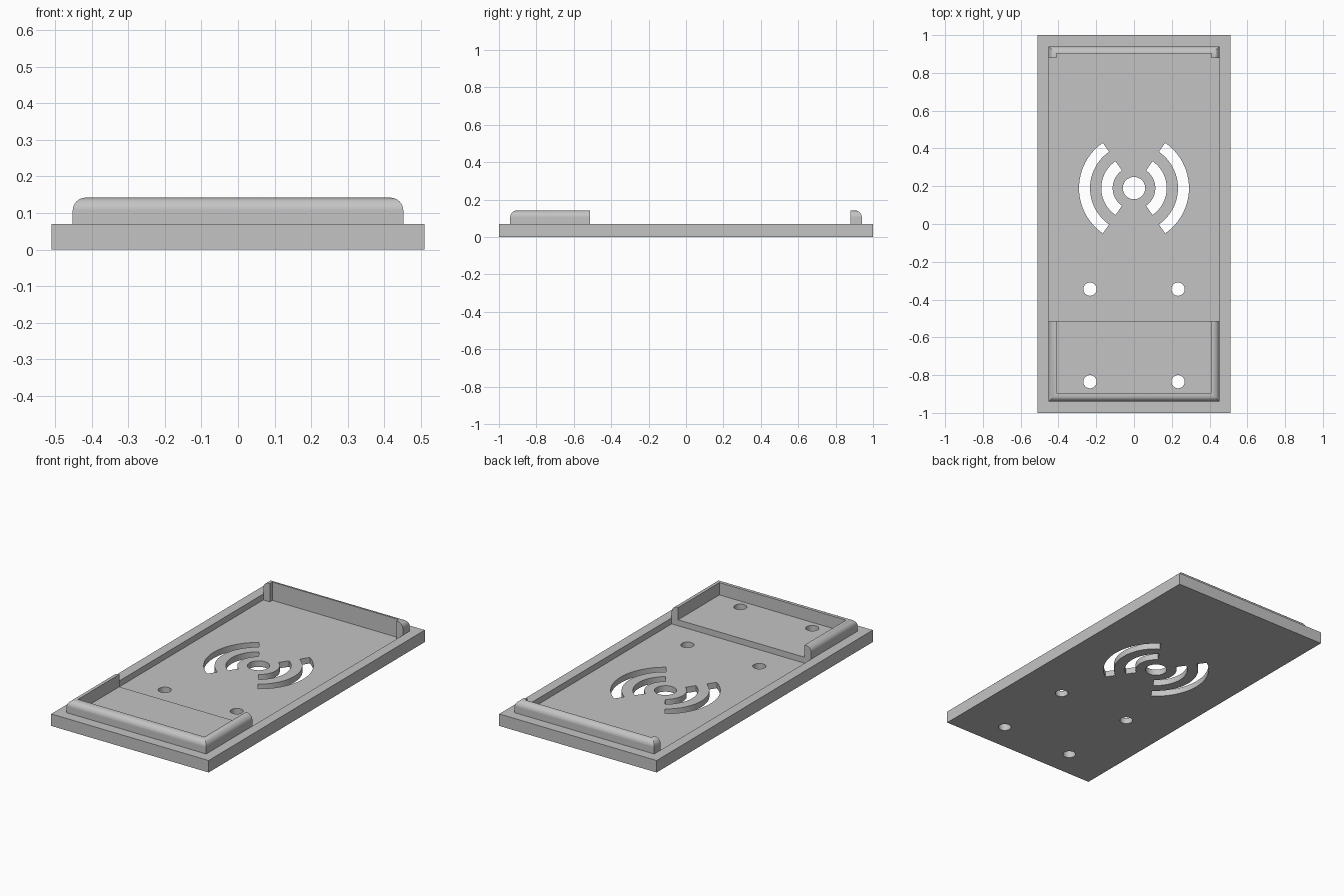
import bpy
import bmesh
from math import cos, sin, radians, pi

if "Cube" in bpy.data.objects:
    bpy.data.objects.remove(bpy.data.objects["Cube"], do_unlink=True)

TOP, FLOOR, RIM = 0.07, 0.035, 0.142
HALF_X, RAIL_X, INNER_X = 0.51, 0.452, 0.41
STEP_Y, RAIL_Y = -0.513, 0.94
FILLET = 0.035

grey = bpy.data.materials.new("light grey plastic")
grey.use_nodes = True
colour = (0.55, 0.55, 0.55, 1)
grey.diffuse_color = colour
grey.node_tree.nodes["Principled BSDF"].inputs["Base Color"].default_value = colour


def add_box(bm, x, y0, y1, z0, z1):
    """Box centred on x = 0 with half width x."""
    add_prism(bm, [(-x, y0), (x, y0), (x, y1), (-x, y1)], z0, z1)


def add_prism(bm, outline, z0, z1):
    low = [bm.verts.new((x, y, z0)) for x, y in outline]
    high = [bm.verts.new((x, y, z1)) for x, y in outline]
    bm.faces.new(low[::-1])
    bm.faces.new(high)
    n = len(outline)
    for i in range(n):
        j = (i + 1) % n
        bm.faces.new((low[i], low[j], high[j], high[i]))


def arc(cx, cy, r, a0, a1, steps):
    return [(cx + r * cos(a0 + (a1 - a0) * i / steps),
             cy + r * sin(a0 + (a1 - a0) * i / steps)) for i in range(steps + 1)]


def to_object(bm, name):
    mesh = bpy.data.meshes.new(name)
    bm.normal_update()
    bm.to_mesh(mesh)
    bm.free()
    mesh.materials.append(grey)
    obj = bpy.data.objects.new(name, mesh)
    bpy.context.collection.objects.link(obj)
    return obj


def activate(obj):
    bpy.ops.object.select_all(action="DESELECT")
    obj.select_set(True)
    bpy.context.view_layer.objects.active = obj


def cut(obj, bm):
    cutter = to_object(bm, "cutter")
    mod = obj.modifiers.new("cut", "BOOLEAN")
    mod.operation = "DIFFERENCE"
    mod.solver = "EXACT"
    mod.object = cutter
    activate(obj)
    bpy.ops.object.modifier_apply(modifier=mod.name)
    bpy.data.objects.remove(cutter, do_unlink=True)


def finish(obj):
    activate(obj)
    bpy.ops.object.shade_smooth_by_angle(angle=radians(30))
    mod = obj.modifiers.new("flat face normals", "WEIGHTED_NORMAL")
    mod.keep_sharp = True


# Base plate with the shallow tray
bm = bmesh.new()
add_box(bm, HALF_X, -1, 1, 0, TOP)
plate = to_object(bm, "base_plate")
bm = bmesh.new()
add_box(bm, RAIL_X, STEP_Y, 0.92, FLOOR, 0.3)
cut(plate, bm)

# Through holes: round centre, wave slots, four screw holes
bm = bmesh.new()
WAVE_Y, SPREAD = 0.19, radians(55.5)
add_prism(bm, arc(0, WAVE_Y, 0.059, 0, 2 * pi, 48)[:-1], -0.1, 0.3)
for middle in (0, pi):
    for inner, outer in ((0.113, 0.173), (0.233, 0.291)):
        start, end = middle - SPREAD, middle + SPREAD
        slot = arc(0, WAVE_Y, outer, start, end, 24) + arc(0, WAVE_Y, inner, end, start, 24)
        add_prism(bm, slot, -0.1, 0.3)
for x in (-0.233, 0.233):
    for y in (-0.345, -0.835):
        add_prism(bm, arc(x, y, 0.035, 0, 2 * pi, 32)[:-1], -0.1, 0.3)
cut(plate, bm)
finish(plate)


def rail(name, outer_y, open_y, inner_y, bottom):
    """U-shaped lip, rounded on its outer top edges."""
    bm = bmesh.new()
    add_box(bm, RAIL_X, min(outer_y, open_y), max(outer_y, open_y), bottom, RIM)
    rounded = [e for e in bm.edges
               if all(v.co.z > RIM - 0.001 for v in e.verts)
               and not all(abs(v.co.y - open_y) < 0.001 for v in e.verts)]
    bmesh.ops.bevel(bm, geom=rounded, offset=FILLET, segments=8, profile=0.5,
                    affect="EDGES", clamp_overlap=False)
    obj = to_object(bm, name)
    bm = bmesh.new()
    add_box(bm, INNER_X, min(inner_y, 0), max(inner_y, 0), -0.1, 0.3)
    cut(obj, bm)
    finish(obj)


# Deep front holder and short back stop with corner hooks
rail("front_holder", -RAIL_Y, STEP_Y, -0.895, TOP)
rail("back_stop", RAIL_Y, 0.88, 0.903, 0.02)
